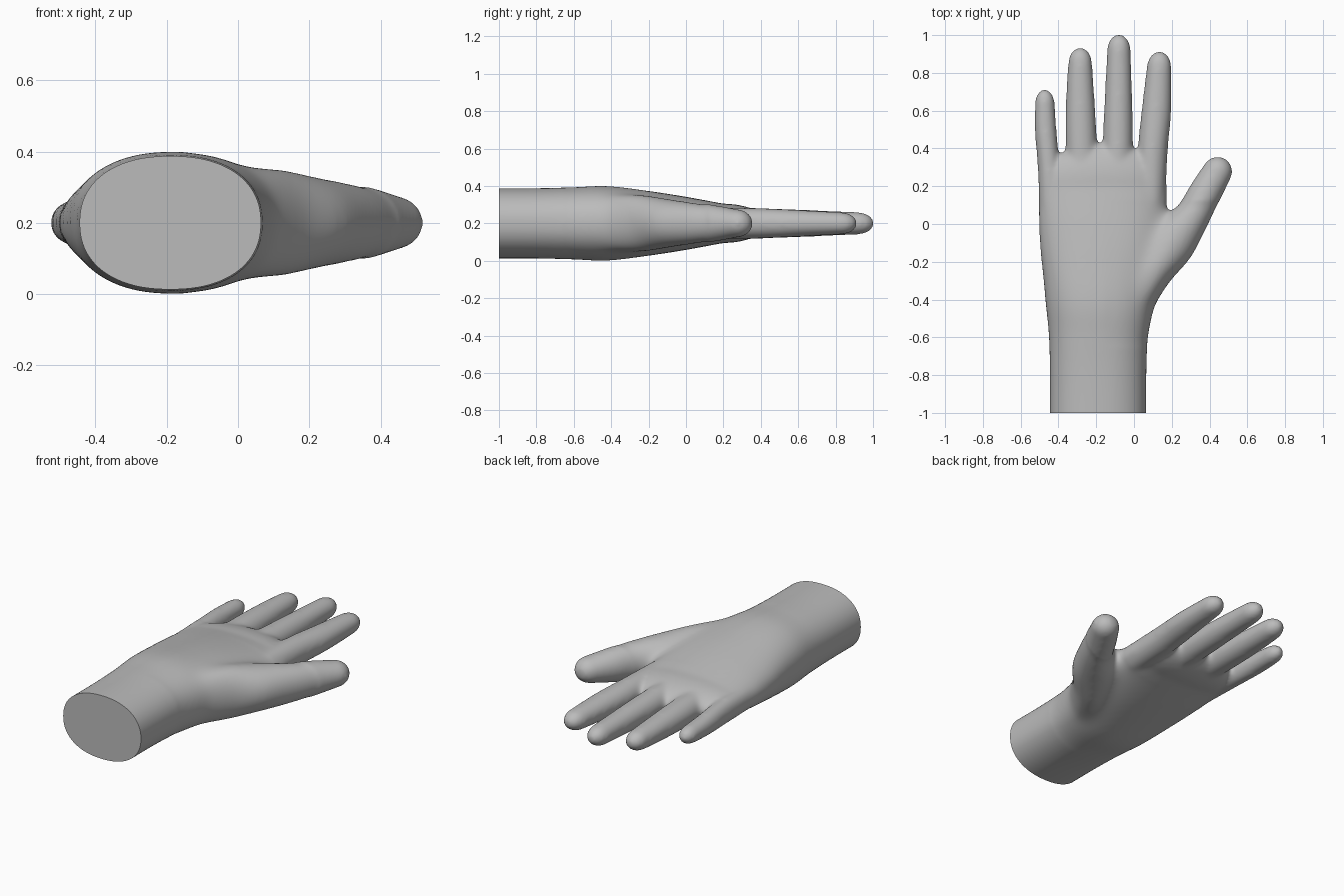
import bpy, bmesh, math
from mathutils import Vector

if "Cube" in bpy.data.objects:
    bpy.data.objects.remove(bpy.data.objects["Cube"], do_unlink=True)

MID_Z = 0.2      # the hand lies flat, mirrored about this height
SIDES = 40
STEPS = 10


def spline(points):
    """Smooth curve through sections of (x, y, half width, half thickness)."""
    p = [Vector(q) for q in points]
    p = [2 * p[0] - p[1]] + p + [2 * p[-1] - p[-2]]
    out = []
    for a, b, c, d in zip(p, p[1:], p[2:], p[3:]):
        for i in range(STEPS):
            t = i / STEPS
            out.append(0.5 * (2 * b + (c - a) * t + (2 * a - 5 * b + 4 * c - d) * t ** 2
                              + (3 * b - a - 3 * c + d) * t ** 3))
    return out + [p[-2]]


def loft(bm, sections, tip, power=2.0):
    """Skin oval rings along a path and finish with a rounded tip."""
    path = spline(sections)
    end = path[-1].copy()
    way = (Vector(end[:2]) - Vector(path[-2][:2])).normalized()
    for i in range(1, STEPS + 1):
        a = math.radians(88) * i / STEPS
        x, y = Vector(end[:2]) + way * tip * math.sin(a)
        path.append(Vector((x, y, end[2] * math.cos(a), end[3] * math.cos(a))))
    rings = []
    for i, (x, y, w, h) in enumerate(path):
        a, b = path[max(i - 1, 0)], path[min(i + 1, len(path) - 1)]
        d = Vector((b[0] - a[0], b[1] - a[1])).normalized()
        ring = []
        for k in range(SIDES):
            t = math.tau * k / SIDES
            c, s = math.cos(t), math.sin(t)
            u = math.copysign(abs(c) ** (2 / power), c) * w
            v = math.copysign(abs(s) ** (2 / power), s) * h
            ring.append(bm.verts.new((x + d.y * u, y - d.x * u, MID_Z + v)))
        rings.append(ring)
    for r, q in zip(rings, rings[1:]):
        for k in range(SIDES):
            n = (k + 1) % SIDES
            bm.faces.new((r[k], r[n], q[n], q[k]))
    bm.faces.new(rings[0][::-1])
    bm.faces.new(rings[-1])


bm = bmesh.new()

# Wrist and palm
loft(bm, [(-.19, -1.1, .256, .188), (-.19, -.8, .256, .188), (-.188, -.6, .263, .193),
          (-.18, -.42, .29, .199), (-.165, -.2, .326, .173), (-.165, 0, .338, .142),
          (-.165, .2, .34, .105)], .23, 2.25)

# Thumb
loft(bm, [(0, -.42, .1, .155), (.1, -.25, .108, .158), (.2, -.1, .132, .134),
          (.312, .045, .098, .114), (.38, .17, .088, .095), (.44, .275, .08, .075)], .084)

# Little, ring, middle and index fingers
fingers = [
    ([(-.445, .05, .057, .07), (-.452, .3, .058, .07), (-.468, .5, .058, .06),
      (-.472, .64, .053, .052)], .075),
    ([(-.27, .1, .08, .085), (-.28, .45, .083, .078), (-.285, .7, .074, .068),
      (-.285, .85, .064, .06)], .086),
    ([(-.09, .1, .08, .09), (-.085, .45, .08, .08), (-.082, .7, .072, .07),
      (-.08, .92, .063, .06)], .086),
    ([(.085, .1, .08, .085), (.1, .4, .08, .081), (.119, .6, .079, .072),
      (.133, .83, .066, .06)], .086),
]
for sections, tip in fingers:
    loft(bm, sections, tip)

bmesh.ops.recalc_face_normals(bm, faces=bm.faces)
mesh = bpy.data.meshes.new("hand")
bm.to_mesh(mesh)
bm.free()
hand = bpy.data.objects.new("hand", mesh)
bpy.context.collection.objects.link(hand)

# Fuse the parts into one skin
remesh = hand.modifiers.new("fuse", 'REMESH')
remesh.mode = 'VOXEL'
remesh.voxel_size = 0.01
skin = bpy.data.meshes.new_from_object(hand.evaluated_get(bpy.context.evaluated_depsgraph_get()))
hand.modifiers.clear()
hand.data = skin
bpy.data.meshes.remove(mesh)
skin.name = "hand"

# Soften the joints, most of all where the thumb meets the palm
bm = bmesh.new()
bm.from_mesh(skin)


def soften(verts, times):
    for _ in range(times):
        bmesh.ops.smooth_vert(bm, verts=verts, factor=0.5,
                              use_axis_x=True, use_axis_y=True, use_axis_z=True)


soften(bm.verts[:], 10)
soften([v for v in bm.verts if v.co.x > -.15 and -.65 < v.co.y < .12], 60)
soften(bm.verts[:], 4)

# Cut the wrist flat
bmesh.ops.bisect_plane(bm, geom=bm.verts[:] + bm.edges[:] + bm.faces[:],
                       plane_co=(0, -1, 0), plane_no=(0, -1, 0), clear_outer=True)
bmesh.ops.holes_fill(bm, edges=[e for e in bm.edges if e.is_boundary], sides=0)
bmesh.ops.recalc_face_normals(bm, faces=bm.faces)
bm.to_mesh(skin)
bm.free()

# Plain grey
grey = bpy.data.materials.new("light grey")
grey.use_nodes = True
colour = (.5, .5, .5, 1)
grey.diffuse_color = colour
grey.node_tree.nodes["Principled BSDF"].inputs["Base Color"].default_value = colour
skin.materials.clear()
skin.materials.append(grey)

bpy.ops.object.select_all(action='DESELECT')
hand.select_set(True)
bpy.context.view_layer.objects.active = hand
bpy.ops.object.shade_smooth_by_angle(angle=math.radians(40))
